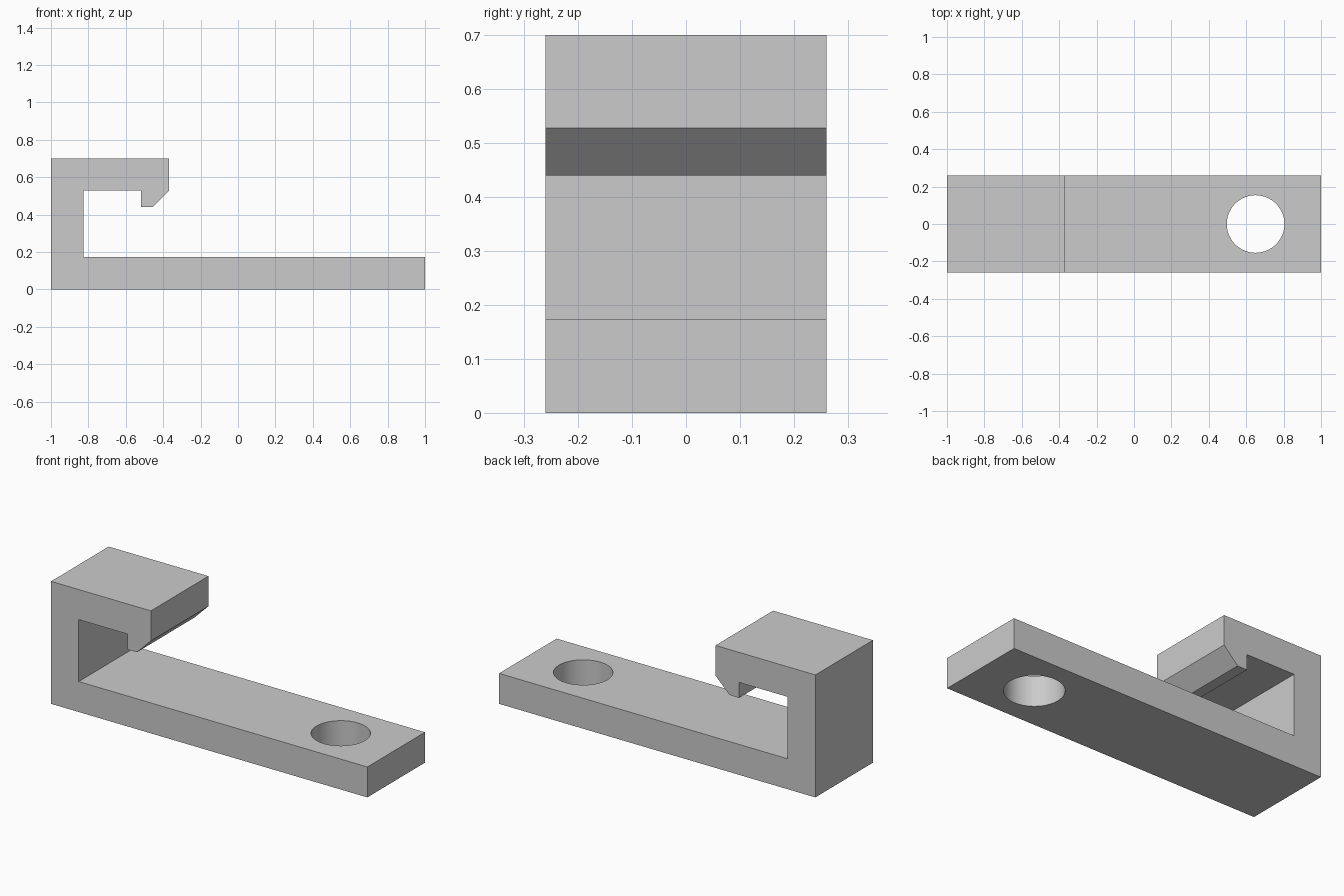
import bpy
import bmesh
from math import radians

default_cube = bpy.data.objects.get("Cube")
if default_cube:
    bpy.data.objects.remove(default_cube, do_unlink=True)

HALF_WIDTH = 0.26
HOLE_X, HOLE_RADIUS = 0.65, 0.154

# Plain grey material
grey = bpy.data.materials.new("plain_grey")
grey.use_nodes = True
colour = (0.6, 0.6, 0.6, 1)
grey.diffuse_color = colour
grey.node_tree.nodes["Principled BSDF"].inputs["Base Color"].default_value = colour

# Side profile (x, z): base plate, upright, top arm and hooked lip
profile = [
    (-1, 0), (1, 0), (1, 0.174), (-0.825, 0.174),
    (-0.825, 0.528), (-0.518, 0.528), (-0.518, 0.44), (-0.457, 0.44),
    (-0.369, 0.528), (-0.369, 0.7), (-1, 0.7),
]

# Extrude the profile across the full width
bm = bmesh.new()
side = bm.faces.new([bm.verts.new((x, -HALF_WIDTH, z)) for x, z in profile])
extruded = bmesh.ops.extrude_face_region(bm, geom=[side])["geom"]
verts = [v for v in extruded if isinstance(v, bmesh.types.BMVert)]
bmesh.ops.translate(bm, verts=verts, vec=(0, 2 * HALF_WIDTH, 0))
bmesh.ops.recalc_face_normals(bm, faces=bm.faces)
mesh = bpy.data.meshes.new("hook_bracket")
bm.to_mesh(mesh)
bm.free()
mesh.materials.append(grey)
bracket = bpy.data.objects.new("hook_bracket", mesh)
bpy.context.collection.objects.link(bracket)

# Round screw hole through the base plate
bpy.ops.mesh.primitive_cylinder_add(
    vertices=64, radius=HOLE_RADIUS, depth=0.5, location=(HOLE_X, 0, 0.1))
cutter = bpy.context.object
cutter.name = "hole_cutter"
cutter.hide_render = True
cutter.data.materials.append(grey)

bpy.ops.object.select_all(action="DESELECT")
bracket.select_set(True)
bpy.context.view_layer.objects.active = bracket
cut = bracket.modifiers.new("screw_hole", "BOOLEAN")
cut.operation = "DIFFERENCE"
cut.solver = "EXACT"
cut.object = cutter
bpy.ops.object.modifier_apply(modifier=cut.name)
bpy.data.objects.remove(cutter, do_unlink=True)

# Smooth hole wall, crisp edges elsewhere
bpy.ops.object.shade_smooth_by_angle(angle=radians(30))
